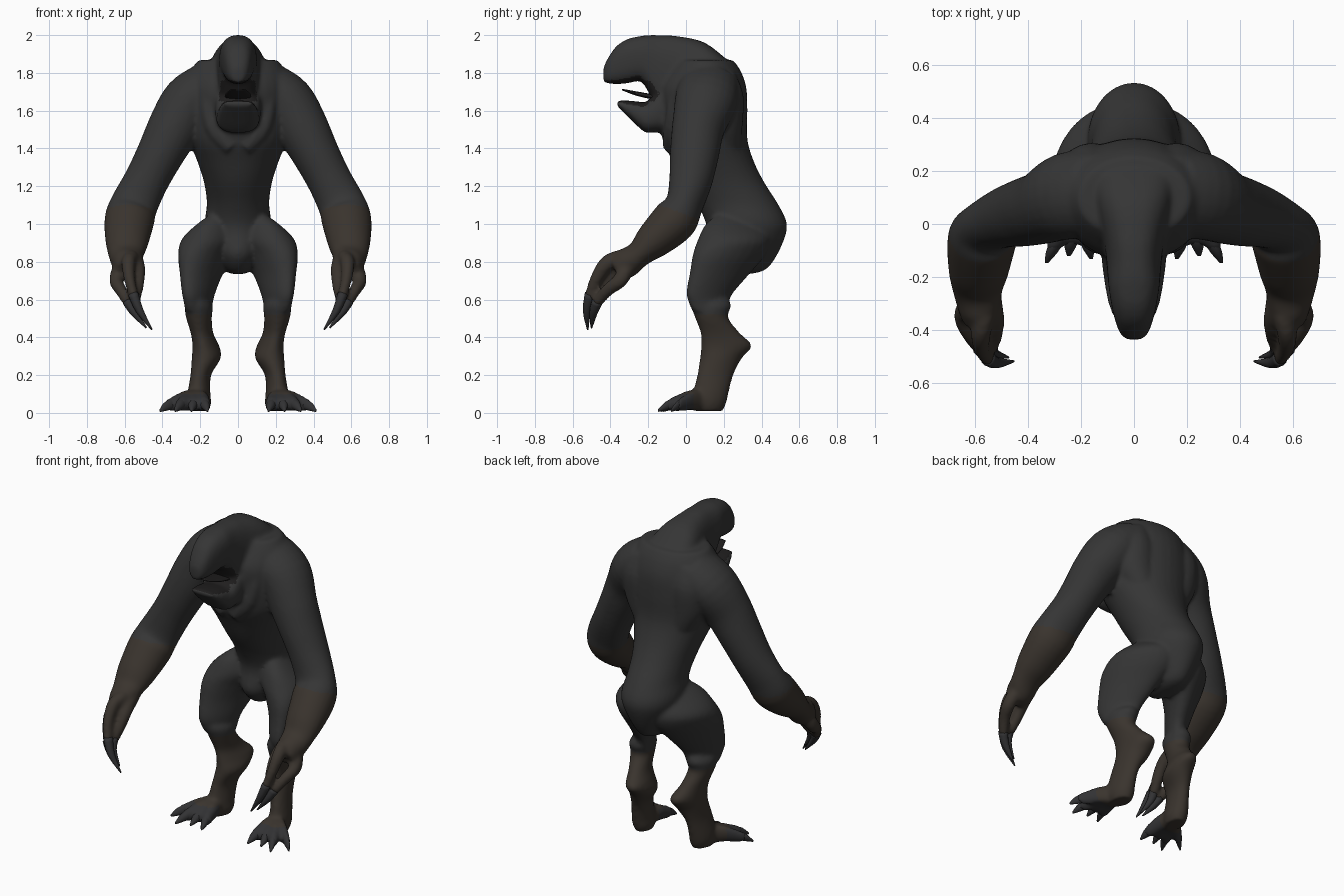
import bpy, bmesh, math
from mathutils import Vector

X, Y, Z = Vector((1, 0, 0)), Vector((0, 1, 0)), Vector((0, 0, 1))
LU, LV = Vector((.87, .5, 0)), Vector((-.5, .87, 0))    # thighs turned outward
SU, SV = Vector((.985, .17, 0)), Vector((-.17, .985, 0))  # shins


def material(name, col):
    m = bpy.data.materials.new(name)
    m.diffuse_color = (*col, 1)
    return m


FUR = material("charcoal fur", (0.036, 0.036, 0.036))
HIDE = material("dark brown hide", (0.042, 0.034, 0.027))
CLAW = material("slate claw", (0.032, 0.032, 0.034))
MOUTH = material("mouth black", (0.014, 0.013, 0.013))


def smooth_rows(rows, n):
    """Catmull-Rom interpolation of section rows."""
    out, rows = [], [[float(c) for c in r] for r in rows]
    for i in range(len(rows) - 1):
        p0, p1 = rows[max(i - 1, 0)], rows[i]
        p2, p3 = rows[i + 1], rows[min(i + 2, len(rows) - 1)]
        for k in range(n):
            t = k / n
            out.append([0.5 * (2 * b + (c - a) * t + (2 * a - 5 * b + 4 * c - d) * t * t
                               + (3 * b - a - 3 * c + d) * t ** 3)
                        for a, b, c, d in zip(p0, p1, p2, p3)])
    out.append(rows[-1])
    return out


def loft(bm, rows, u=None, v=None, sides=20, mirror=False, n=4, power=1.0):
    """Tube through rows of (x, y, z, half width, half depth); power < 1 squares it."""
    pts = smooth_rows(rows, n)
    sq = lambda c: math.copysign(abs(c) ** power, c)
    for s in ((1, -1) if mirror else (1,)):
        rings = []
        for i, (x, y, z, a, b) in enumerate(pts):
            uu, vv = u, v
            if u is None:
                t = (Vector(pts[min(i + 1, len(pts) - 1)][:3])
                     - Vector(pts[max(i - 1, 0)][:3])).normalized()
                vv = (Y - t * t.y).normalized()
                uu = t.cross(vv)
            ring = []
            for k in range(sides):
                w = 2 * math.pi * k / sides
                p = Vector((x, y, z)) + uu * a * sq(math.cos(w)) + vv * b * sq(math.sin(w))
                ring.append(bm.verts.new((p.x * s, p.y, p.z)))
            rings.append(ring)
        faces = [bm.faces.new((r[k], r[(k + 1) % sides], q[(k + 1) % sides], q[k]))
                 for r, q in zip(rings, rings[1:]) for k in range(sides)]
        faces += [bm.faces.new(rings[0]), bm.faces.new(rings[-1])]
        bmesh.ops.recalc_face_normals(bm, faces=faces)


def finish(bm, name, mats):
    me = bpy.data.meshes.new(name)
    bm.to_mesh(me)
    bm.free()
    ob = bpy.data.objects.new(name, me)
    bpy.context.collection.objects.link(ob)
    for m in mats:
        me.materials.append(m)
    for p in me.polygons:
        p.use_smooth = True
    return ob


bm = bmesh.new()

# torso and pelvis, horizontal sections
loft(bm, [(0, .28, .735, .03, .06), (0, .29, .76, .075, .135), (0, .29, .84, .12, .195),
          (0, .32, .95, .165, .21), (0, .315, 1.02, .175, .215), (0, .27, 1.11, .165, .215),
          (0, .2, 1.22, .18, .215), (0, .145, 1.33, .215, .215), (0, .1, 1.45, .26, .225),
          (0, .095, 1.6, .28, .23), (0, .09, 1.72, .27, .23), (0, .1, 1.81, .25, .19),
          (0, .1, 1.868, .21, .15)], X, Y, sides=32)
# neck and upper head, vertical sections
loft(bm, [(0, .24, 1.73, .17, .12), (0, .1, 1.76, .155, .2), (0, -.05, 1.78, .118, .215),
          (0, -.14, 1.80, .105, .2), (0, -.2, 1.85, .1, .15), (0, -.24, 1.875, .096, .12),
          (0, -.31, 1.862, .085, .117), (0, -.37, 1.84, .07, .1), (0, -.415, 1.81, .052, .065),
          (0, -.437, 1.79, .028, .038)], X, Z, sides=28, power=.78)
# throat and lower jaw
loft(bm, [(0, 0, 1.6, .15, .14), (0, -.1, 1.62, .125, .14), (0, -.16, 1.59, .12, .105),
          (0, -.21, 1.565, .113, .082), (0, -.25, 1.58, .107, .068), (0, -.3, 1.607, .097, .046),
          (0, -.365, 1.64, .075, .014)], X, Z, sides=24, power=.75)
# mane collar running from each shoulder to the breastbone
loft(bm, [(.16, .06, 1.84, .03, .04), (.165, -.03, 1.7, .04, .05), (.13, -.075, 1.52, .05, .04),
          (.03, -.085, 1.41, .05, .04)], mirror=True, sides=12)
# shoulder blade masses
loft(bm, [(.15, .19, 1.8, .07, .07), (.16, .19, 1.68, .12, .115), (.15, .19, 1.52, .12, .11),
          (.1, .21, 1.36, .08, .08)], X, Y, mirror=True)
# arms: shoulder, elbow, heavy forearm, palm
loft(bm, [(.15, .12, 1.74, .125, .16), (.255, .105, 1.65, .145, .165),
          (.338, .065, 1.51, .14, .14), (.412, .045, 1.37, .125, .13),
          (.485, .025, 1.23, .118, .115), (.55, -.01, 1.1, .126, .1),
          (.575, -.06, 1.02, .132, .12), (.588, -.175, .91, .115, .098),
          (.592, -.25, .84, .095, .07), (.585, -.32, .79, .08, .08),
          (.58, -.375, .765, .065, .06)], mirror=True, sides=24)
# fingers
for rows in ([(.565, -.34, .825, .042, .042), (.58, -.415, .795, .038, .042),
              (.575, -.475, .71, .03, .034), (.55, -.512, .61, .025, .028)],
             [(.62, -.31, .77, .045, .042), (.645, -.35, .7, .038, .04),
              (.62, -.415, .65, .032, .034), (.58, -.475, .58, .026, .028)],
             [(.55, -.28, .81, .05, .05), (.53, -.36, .76, .04, .04), (.53, -.42, .68, .033, .035),
              (.542, -.47, .6, .026, .028)]):
    loft(bm, rows, mirror=True, sides=14)
# thighs
loft(bm, [(.07, .26, 1.07, .03, .08), (.1, .26, 1.0, .092, .17), (.14, .255, .92, .138, .205),
          (.17, .23, .84, .118, .212), (.193, .18, .74, .085, .178), (.208, .128, .64, .065, .14),
          (.21, .12, .59, .058, .12), (.21, .125, .54, .058, .1)], LU, LV, mirror=True, sides=24)
# shins: knee cuff, hock, heel
loft(bm, [(.208, .128, .6, .05, .1), (.207, .133, .565, .073, .108), (.207, .135, .505, .068, .088),
          (.19, .183, .42, .058, .106), (.17, .215, .355, .068, .137), (.168, .185, .29, .076, .112),
          (.197, .155, .2, .053, .097), (.207, .13, .1, .06, .095), (.205, .125, .05, .062, .088),
          (.205, .12, .01, .05, .075)], SU, SV, mirror=True, sides=24)
# toes
TOES = [(.165, -.12), (.245, -.11), (.325, -.135), (.4, -.07)]
for tx, ty in TOES:
    q = lambda f: (.215 + (tx - .215) * f, .09 + (ty - .09) * f)
    loft(bm, [(*q(0), .068, .052, .06), (*q(.35), .067, .046, .052), (*q(.6), .053, .039, .043),
              (*q(.75), .045, .035, .036), (*q(.84), .04, .025, .025)],
         X, Z, mirror=True, sides=14)

body = finish(bm, "body", [FUR, HIDE, MOUTH, CLAW])
bpy.context.view_layer.objects.active = body
r = body.modifiers.new("fuse", 'REMESH')
r.mode, r.voxel_size, r.use_smooth_shade = 'VOXEL', 0.012, True
s = body.modifiers.new("soften", 'SMOOTH')
s.factor, s.iterations = 0.5, 6
for name in ("fuse", "soften"):
    bpy.ops.object.modifier_apply(modifier=name)

# colour regions: forearms, shins and mouth lining
for p in body.data.polygons:
    c, nrm = p.center, p.normal
    ax, p.material_index = abs(c.x), 0
    if ax > .4 and c.z < 1.05 - .35 * c.y:
        p.material_index = 1
    elif c.z < .52:
        p.material_index = 3 if c.z < .1 and c.y < .04 else 1
    elif c.y < -.13 and ax < .1 and 1.6 < c.z < 1.79:
        roof = c.z > 1.72 and nrm.z < -.6
        floor = c.z < 1.68 and nrm.z > .7
        back = 1.65 < c.z < 1.76 and c.y > -.24 and nrm.y < -.4
        p.material_index = 2 if roof or floor or back else 0
    p.use_smooth = True

# finger claws
bm = bmesh.new()
for rows in ([(.555, -.507, .63, .027, .03), (.52, -.525, .54, .02, .022), (.455, -.52, .44, .004, .004)],
             [(.585, -.47, .59, .027, .03), (.55, -.49, .53, .02, .022), (.485, -.5, .45, .004, .004)],
             [(.542, -.465, .62, .027, .028), (.53, -.49, .55, .02, .02), (.475, -.505, .47, .004, .004)]):
    loft(bm, rows, mirror=True, sides=10, n=3)
finish(bm, "finger_claws", [CLAW])

# toe claws
bm = bmesh.new()
for tx, ty in TOES:
    q = lambda f: (.215 + (tx - .215) * f, .09 + (ty - .09) * f)
    loft(bm, [(*q(.7), .05, .028, .03), (*q(.88), .036, .022, .024), (*q(1.06), .012, .006, .007)],
         X, Z, mirror=True, sides=10, n=3)
finish(bm, "toe_claws", [CLAW])

# tongue inside the open mouth
bm = bmesh.new()
loft(bm, [(0, -.16, 1.67, .07, .014), (0, -.26, 1.69, .065, .012), (0, -.34, 1.712, .04, .004)],
     X, Z, sides=14)
finish(bm, "tongue", [MOUTH])
